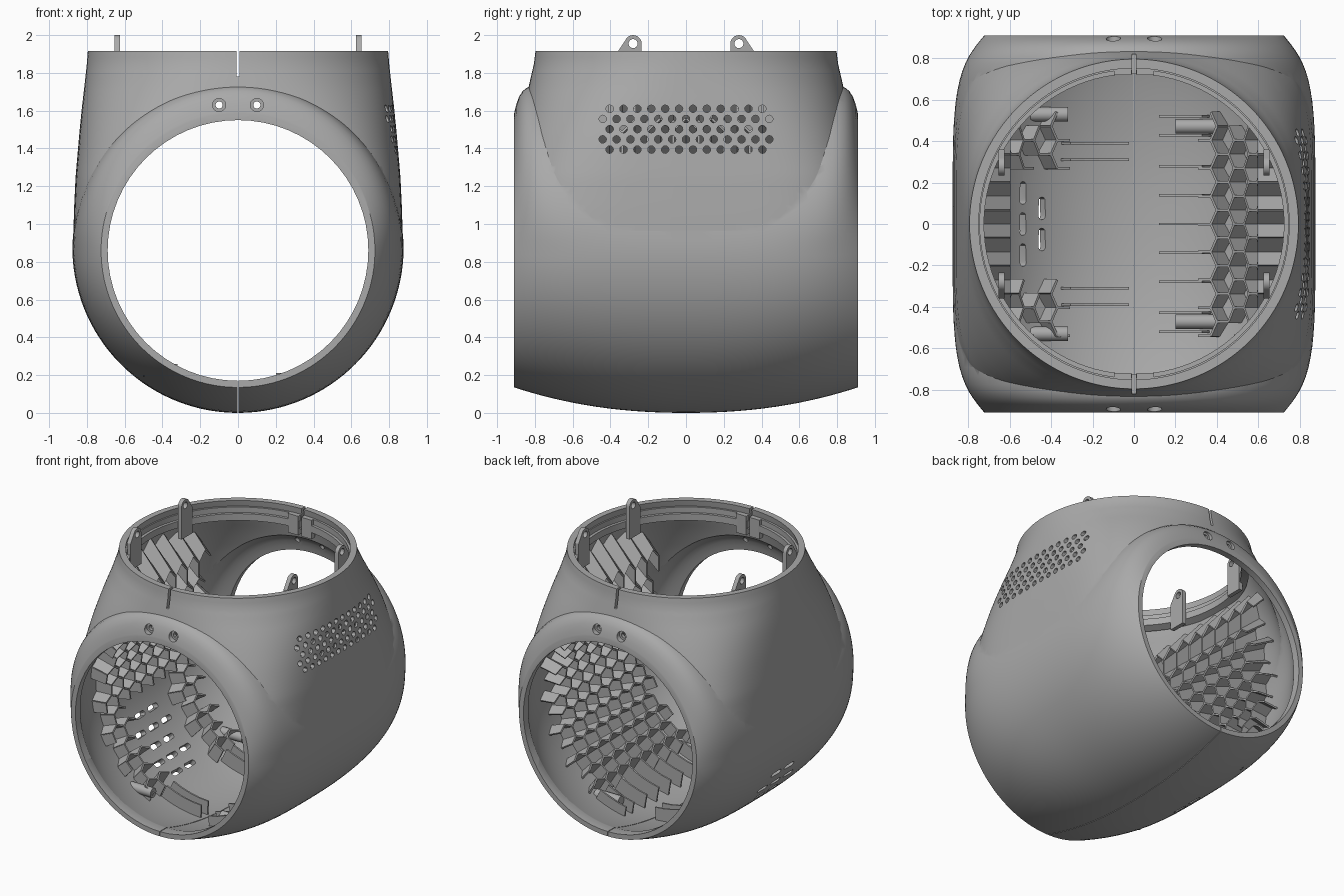
import bpy, bmesh
from math import sin, cos, pi, radians, hypot
from mathutils import Matrix, Vector

if "Cube" in bpy.data.objects:
    bpy.data.objects.remove(bpy.data.objects["Cube"])

AXIS_Z, HALF, SEG = 0.86, 0.91, 128
# neck sections: height, half width, half depth, squareness
NECK = [(0.90, .873, .905, 5), (1.08, .868, .906, 4.6), (1.25, .860, .905, 4.1),
        (1.48, .840, .880, 3.2), (1.62, .826, .855, 2.7), (1.74, .812, .830, 2.3),
        (1.85, .800, .805, 2.05), (1.915, .795, .797, 2)]

grey = bpy.data.materials.new("plain grey")
grey.use_nodes = True
grey.diffuse_color = (0.4, 0.4, 0.4, 1)
grey.node_tree.nodes["Principled BSDF"].inputs["Base Color"].default_value = (0.4, 0.4, 0.4, 1)


def make(name, bm):
    bmesh.ops.recalc_face_normals(bm, faces=bm.faces)
    mesh = bpy.data.meshes.new(name)
    bm.to_mesh(mesh)
    bm.free()
    obj = bpy.data.objects.new(name, mesh)
    bpy.context.collection.objects.link(obj)
    mesh.materials.append(grey)
    return obj


def bake(obj):
    dg = bpy.context.evaluated_depsgraph_get()
    mesh = bpy.data.meshes.new_from_object(obj.evaluated_get(dg))
    obj.modifiers.clear()
    obj.data = mesh


def boolean(obj, tool, op="DIFFERENCE", keep=False):
    mod = obj.modifiers.new("cut", "BOOLEAN")
    mod.object, mod.operation, mod.solver = tool, op, "EXACT"
    bake(obj)
    if not keep:
        bpy.data.objects.remove(tool)


def smooth(obj, angle=30):
    bpy.ops.object.select_all(action="DESELECT")
    obj.select_set(True)
    bpy.context.view_layer.objects.active = obj
    bpy.ops.object.shade_smooth_by_angle(angle=radians(angle))


def loft(name, rings):
    bm = bmesh.new()
    loops = [[bm.verts.new(p) for p in ring] for ring in rings]
    n = len(loops[0])
    for a, b in zip(loops, loops[1:]):
        for i in range(n):
            bm.faces.new((a[i], a[(i + 1) % n], b[(i + 1) % n], b[i]))
    bm.faces.new(loops[0])
    bm.faces.new(loops[-1])
    return make(name, bm)


def barrel_radius(t, y):
    # bulge is gentle below and turns into a sharp shoulder on top
    s = sin(t)
    p = 5 + 2.8 * s if s < 0 else 5 + 9 * s + 16 * s * s
    full = 0.877 + 0.017 * min(s, 0)
    return 0.725 + (full - 0.725) * (1 - min(1, abs(y) / HALF) ** p)


def neck_section(z):
    for lo, hi in zip(NECK, NECK[1:]):
        if z <= hi[0]:
            break
    f = min(1, max(0, (z - lo[0]) / (hi[0] - lo[0])))
    return [u + (v - u) * f for u, v in zip(lo[1:], hi[1:])]


def barrel(name, off):
    rings = []
    for j in range(41):
        y = HALF * sin(pi * (j / 40 - 0.5))
        ring = []
        for i in range(SEG):
            t = 2 * pi * (i + 0.37) / SEG
            r = barrel_radius(t, y) - off
            ring.append((r * cos(t), y * (HALF - off) / HALF, AXIS_Z + r * sin(t)))
        rings.append(ring)
    return loft(name, rings)


def neck(name, off, top):
    rings = []
    for j in range(31):
        z = 0.9 + (top - 0.9) * j / 30
        a, b, n = neck_section(z)
        ring = []
        for i in range(SEG):
            c, s = cos(2 * pi * i / SEG), sin(2 * pi * i / SEG)
            x, y = [abs(k) ** (2 / n) * (1 if k > 0 else -1) for k in (c, s)]
            ring.append(((a - off) * x, (b - off) * y, z))
        rings.append(ring)
    return loft(name, rings)


def rod(bm, centre, turn, r, depth, stretch=0, seg=12):
    vs = bmesh.ops.create_cone(bm, cap_ends=True, segments=seg, radius1=r, radius2=r, depth=depth)["verts"]
    for v in vs:
        v.co.y += stretch if v.co.y > 0 else -stretch
    bmesh.ops.transform(bm, verts=vs, matrix=Matrix.Translation(centre) @ turn)


def block(bm, centre, size):
    vs = bmesh.ops.create_cube(bm, size=1)["verts"]
    bmesh.ops.transform(bm, verts=vs, matrix=Matrix.Translation(centre) @ Matrix.Diagonal((*size, 1)))


ALONG_X, ALONG_Y = Matrix.Rotation(pi / 2, 4, "Y"), Matrix.Rotation(pi / 2, 4, "X")

# hollow body: barrel joined with neck, less the same shape inset
shell = barrel("body_shell", 0)
boolean(shell, neck("neck_solid", 0, 1.915), "UNION")
hollow = barrel("hollow", 0.045)
boolean(hollow, neck("neck_hollow", 0.045, 1.99), "UNION")
boolean(shell, hollow)

# round end openings
bm = bmesh.new()
rod(bm, (0, 0, AXIS_Z), ALONG_Y, 0.69, 2.2, seg=64)
boolean(shell, make("end_opening", bm))

# speaker grille, vent slots and screw holes
bm = bmesh.new()
for row in range(5):
    count = 12 + row % 2
    for k in range(count):
        rod(bm, (0.85, (k - (count - 1) / 2) * 0.0735, 1.61 - row * 0.054), ALONG_X, 0.02, 0.2)
    t = radians(205 + row * 8)
    slots = 2 + row % 2
    for k in range(slots):
        rod(bm, (0.85 * cos(t), (k - (slots - 1) / 2) * 0.15, AXIS_Z + 0.85 * sin(t)),
            Matrix.Rotation(pi / 2 - t, 4, "Y"), 0.02, 0.24, 0.035)
for x in (-0.1, 0.1):
    rod(bm, (x, 0, 1.63), ALONG_Y, 0.019, 2)
boolean(shell, make("holes", bm))
bm = bmesh.new()
for x in (-0.1, 0.1):
    for y in (-0.93, 0.93):
        rod(bm, (x, y, 1.63), ALONG_Y, 0.035, 0.12, seg=20)
boolean(shell, make("counterbores", bm))

# neck split and lower seam
bm = bmesh.new()
block(bm, (0, 0, 1.88), (0.018, 2, 0.2))
block(bm, (0, 0, 0.1), (0.005, 2, 0.3))
split = make("split", bm)
boolean(shell, split, keep=True)

# stepped ring inside the neck
profile = [(0.775, 1.76), (0.725, 1.78), (0.725, 1.83), (0.745, 1.83), (0.745, 1.87), (0.775, 1.87)]
bm = bmesh.new()
loops = [[bm.verts.new((r * cos(a), r * sin(a), z)) for r, z in profile]
         for a in [2 * pi * i / 96 for i in range(96)]]
for i in range(96):
    for k in range(6):
        m = (k + 1) % 6
        bm.faces.new((loops[i][k], loops[i][m], loops[i - 1][m], loops[i - 1][k]))
ring = make("neck_ring", bm)
boolean(ring, split)

# clips on either side of the split
bm = bmesh.new()
for x in (-0.055, 0.055):
    for y in (-0.74, 0.74):
        block(bm, (x, y, 1.8), (0.085, 0.04, 0.14))
make("neck_clips", bm)

# four mounting ears
bm = bmesh.new()
for sx in (-1, 1):
    for sy in (-1, 1):
        outline = [(0.235, 1.72), (0.36, 1.72), (0.36, 1.915)]
        outline += [(0.28 + 0.045 * cos(a), 1.955 + 0.045 * sin(a))
                    for a in [radians(25 + 15.5 * k) for k in range(11)]]
        f = bm.faces.new([bm.verts.new((sx * 0.625, sy * y, z)) for y, z in outline])
        ext = bmesh.ops.extrude_face_region(bm, geom=[f])["geom"]
        bmesh.ops.translate(bm, vec=(sx * 0.03, 0, 0), verts=[g for g in ext if isinstance(g, bmesh.types.BMVert)])
ears = make("mounting_ears", bm)
bm = bmesh.new()
for sy in (-1, 1):
    rod(bm, (0, sy * 0.28, 1.955), ALONG_X, 0.024, 2, seg=16)
boolean(ears, make("ear_holes", bm))


def wall_radius(t, y):
    r = barrel_radius(t, y)
    while r < 1.3:
        x, z = r * cos(t), AXIS_Z + r * sin(t)
        a, b, n = neck_section(z)
        if z < 0.95 or z > 1.8 or (abs(x) / a) ** n + (abs(y) / b) ** n > 1:
            break
        r += 0.01
    return r - 0.022


def fin(bm, p, q, side=1):
    # radial plate between two (y, angle) points, reaching out to the wall
    pts = []
    for (y, t), order in ((p, 0), (q, 1)):
        rr = [0.7 if t < 0 else max(0.7, 0.6 / max(0.2, cos(t))), wall_radius(t, y)]
        for r in (rr[::-1] if order else rr):
            pts.append(bm.verts.new((side * r * cos(t), y, AXIS_Z + r * sin(t))))
    bm.faces.new(pts)


def thicken(bm, name):
    obj = make(name, bm)
    mod = obj.modifiers.new("thick", "SOLIDIFY")
    mod.thickness, mod.offset = 0.012, 0
    bake(obj)


# honeycomb stiffening on both side walls
for side, name in ((1, "left_honeycomb"), (-1, "right_honeycomb")):
    bm = bmesh.new()
    for i in range(-7, 6):
        for j in range(-4, 5):
            cy, arc = 0.135 * (j + 0.5 * (i % 2)), i * 0.117
            t = arc / 0.77
            vent = side < 0 and abs(cy) < 0.3 and radians(-75) < t < radians(-12)
            if abs(cy) > 0.5 or vent:
                continue
            hexagon = [(cy + 0.078 * cos(a), (arc + 0.078 * sin(a)) / 0.77)
                       for a in [radians(30 + 60 * k) for k in range(4)]]
            for p, q in zip(hexagon, hexagon[1:]):
                fin(bm, p, q, side)
    thicken(bm, name)

# curved floor ribs
bm = bmesh.new()
for y in (0.31, 0.39, -0.31, -0.39):
    for k in range(4):
        fin(bm, (y, radians(-88 + k * 6)), (y, radians(-82 + k * 6)), -1)
for y in (0, 0.14, -0.14, 0.28, -0.28, 0.43, -0.43, 0.52, -0.52):
    for k in range(3):
        fin(bm, (y, radians(-80 + k * 6)), (y, radians(-74 + k * 6)), 1)
thicken(bm, "floor_ribs")

# screw posts on the floor
bm = bmesh.new()
for y in (-0.53, 0.53):
    rod(bm, (-0.41, y, 0.225), ALONG_X, 0.035, 0.18, seg=20)
    rod(bm, (0.3, y * 0.89, 0.175), ALONG_X, 0.035, 0.2, seg=20)
posts = make("screw_posts", bm)

for obj in (shell, ring, ears, posts):
    smooth(obj)
